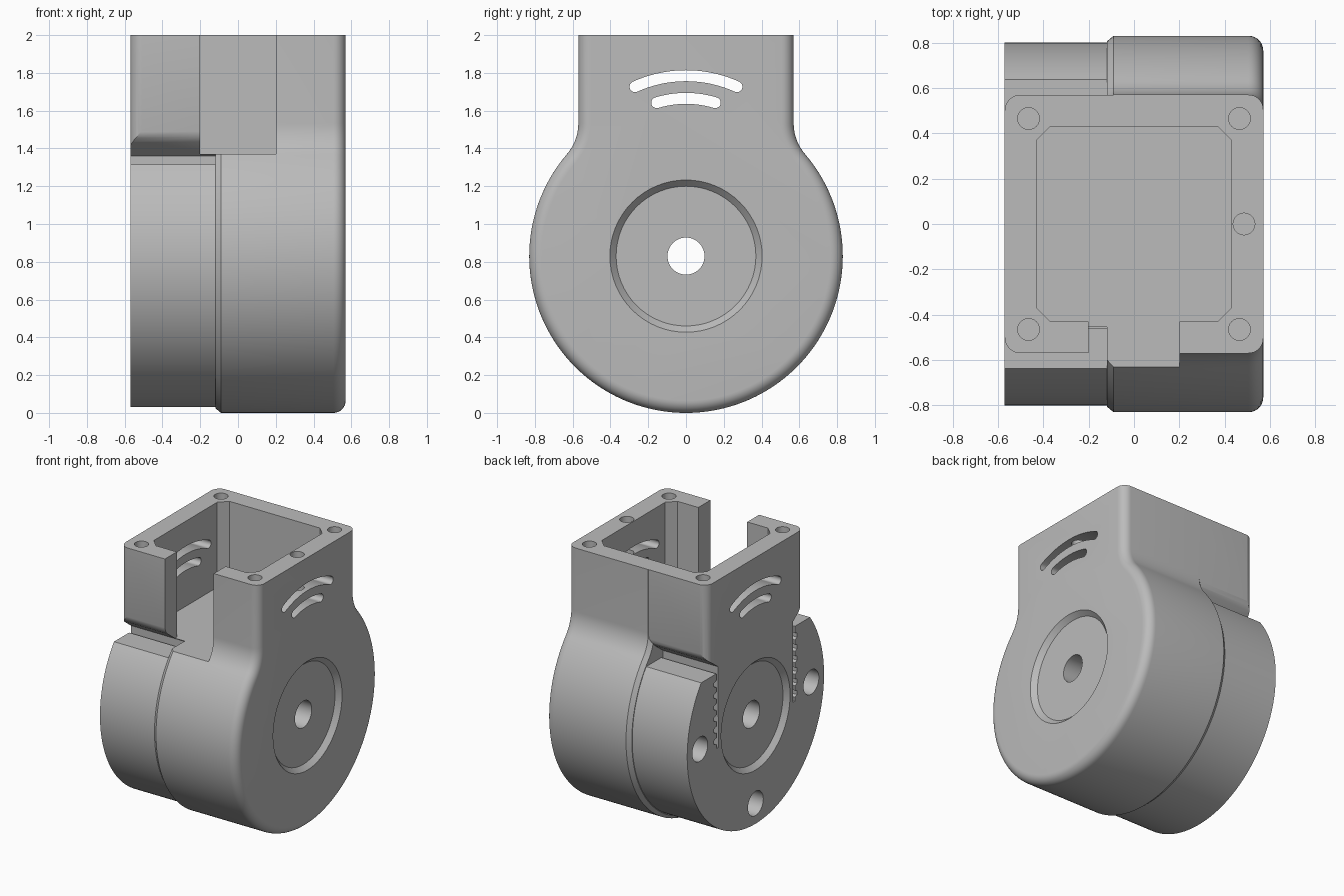
import bpy
import bmesh
from math import pi, sin, cos, atan2, sqrt, asin

cube = bpy.data.objects.get("Cube")
if cube:
    bpy.data.objects.remove(cube, do_unlink=True)

AXIS_Z = 0.83          # height of the drum axis
DRUM_R, NECK_W, FLARE = 0.83, 0.57, 0.25
SIDE, FLOOR, TOP = 0.57, 1.37, 2.0

grey = bpy.data.materials.new("plain grey")
grey.use_nodes = True
grey.diffuse_color = (0.5, 0.5, 0.5, 1)
grey.node_tree.nodes["Principled BSDF"].inputs["Base Color"].default_value = (0.5, 0.5, 0.5, 1)


def loft(name, rings):
    """Skin a stack of equal-length closed rings and cap both ends."""
    bm = bmesh.new()
    loops = [[bm.verts.new(p) for p in ring] for ring in rings]
    n = len(loops[0])
    for a, b in zip(loops, loops[1:]):
        for i in range(n):
            j = (i + 1) % n
            bm.faces.new((a[i], a[j], b[j], b[i]))
    bm.faces.new(loops[0])
    bm.faces.new(loops[-1])
    bmesh.ops.recalc_face_normals(bm, faces=bm.faces)
    mesh = bpy.data.meshes.new(name)
    bm.to_mesh(mesh)
    bm.free()
    mesh.materials.append(grey)
    obj = bpy.data.objects.new(name, mesh)
    bpy.context.collection.objects.link(obj)
    return obj


def along_x(name, outline, x0, x1):
    return loft(name, [[(x, y, z) for y, z in outline] for x in (x0, x1)])


def along_z(name, outline, z0, z1):
    return loft(name, [[(x, y, z) for x, y in outline] for z in (z0, z1)])


def arc(cx, cy, r, a0, a1, n):
    return [(cx + r * cos(a0 + (a1 - a0) * i / n), cy + r * sin(a0 + (a1 - a0) * i / n))
            for i in range(n + 1)]


def circle(cx, cy, r, n=48):
    return arc(cx, cy, r, 0, 2 * pi, n)[:-1]


def mirrored(half):
    """Close a right-hand half outline with its mirror image."""
    return half + [(-y, z) for y, z in reversed(half) if abs(y) > 1e-6]


def combine(target, tool, operation):
    mod = target.modifiers.new(operation, 'BOOLEAN')
    mod.operation, mod.solver, mod.object = operation, 'EXACT', tool
    bpy.context.view_layer.objects.active = target
    bpy.ops.object.modifier_apply(modifier=mod.name)
    bpy.data.objects.remove(tool, do_unlink=True)


# Main housing: drum flaring into a square neck, chamfered at one end, rounded at the other
def housing_outline(inset):
    rise = sqrt((DRUM_R + FLARE) ** 2 - (NECK_W + FLARE) ** 2)
    phi = atan2(rise, NECK_W + FLARE)
    half = [(NECK_W - inset, TOP)]
    half += arc(NECK_W + FLARE, AXIS_Z + rise, FLARE + inset, pi, pi + phi, 10)
    half += arc(0, AXIS_Z, DRUM_R - inset, phi, -pi / 2, 64)[1:]
    return mirrored(half)


ROUND = 0.065
sections = [(-0.12, 0.025), (-0.09, 0)]
sections += [(SIDE - ROUND + ROUND * sin(a), ROUND * (1 - cos(a)))
             for a in [pi / 2 * i / 8 for i in range(9)]]
housing = loft("housing", [[(x, y, z) for y, z in housing_outline(d)] for x, d in sections])

# Rear section: necked box wall, toothed slots and a smaller drum in one outline
RING_R, HORN_Z, SLOT_Z = 0.80, 1.315, 0.76
half = [(0.569, TOP), (0.569, 1.49), (0.56, 1.46), (0.54, 1.435), (0.44, 1.36),
        (0.435, SLOT_Z), (0.46, SLOT_Z)]
PITCH = 0.085
for k in range(6):
    z = SLOT_Z + 0.03 + k * PITCH
    half += [(0.46, z), (0.485, z + 0.01), (0.485, z + 0.04), (0.46, z + 0.05)]
half += [(0.46, HORN_Z)]
half += arc(0, AXIS_Z, RING_R, asin((HORN_Z - AXIS_Z) / RING_R), -pi / 2, 56)
combine(housing, along_x("rear_section", mirrored(half), -SIDE, -0.06), 'UNION')

# Rounded upright corners of the neck on the rear side
for s in (-1, 1):
    r = 0.07
    corner = [(-SIDE - 0.02, s * (SIDE + 0.02)), (-SIDE - 0.02, s * (SIDE - r))]
    corner += [(x, s * y) for x, y in arc(-SIDE + r, SIDE - r, r, pi, pi / 2, 8)]
    corner += [(-SIDE + r, s * (SIDE + 0.02))]
    combine(housing, along_z("corner_cutter", corner, 1.34, 2.1), 'DIFFERENCE')

# Open compartment and front opening
c, k = 0.43, 0.06
cavity = [(-c, k - c), (k - c, -c), (-0.2, -c), (-0.2, -0.95), (0.2, -0.95), (0.2, -c),
          (c - k, -c), (c, k - c), (c, c - k), (c - k, c), (k - c, c), (-c, c - k)]
combine(housing, along_z("cavity_cutter", cavity, FLOOR, 2.1), 'DIFFERENCE')

# Screw holes in the rim
for x, y in [(a, b) for a in (-0.465, 0.465) for b in (-0.465, 0.465)] + [(0.485, 0)]:
    combine(housing, along_z("screw_cutter", circle(x, y, 0.048, 24), 1.7, 2.1), 'DIFFERENCE')

# Round recesses on both sides and the axle hole
for s in (-1, 1):
    rings = [[(s * x, y, z) for y, z in circle(0, AXIS_Z, r, 64)]
             for x, r in ((0.535, 0.37), (SIDE, 0.403), (0.6, 0.403))]
    combine(housing, loft("recess_cutter", rings), 'DIFFERENCE')
combine(housing, along_x("axle_cutter", circle(0, AXIS_Z, 0.098), -0.8, 0.8), 'DIFFERENCE')

# Mounting holes in the rear drum
for y, z in ((0.65, AXIS_Z), (-0.65, AXIS_Z), (0, AXIS_Z - 0.65)):
    combine(housing, along_x("mount_cutter", circle(y, z, 0.09, 32), -0.7, -0.2), 'DIFFERENCE')

# Curved vent slots through both walls
for radius, spread in ((0.655, 0.425), (0.535, 0.294)):
    cz, w = 1.13, 0.029
    a0, a1 = pi / 2 - spread, pi / 2 + spread
    slot = arc(0, cz, radius + w, a0, a1, 20)
    slot += arc(radius * cos(a1), cz + radius * sin(a1), w, a1, a1 + pi, 8)[1:-1]
    slot += arc(0, cz, radius - w, a1, a0, 20)
    slot += arc(radius * cos(a0), cz + radius * sin(a0), w, a0 + pi, a0 + 2 * pi, 8)[1:-1]
    combine(housing, along_x("vent_cutter", slot, -0.8, 0.8), 'DIFFERENCE')

# Smooth shading with crisp edges
bpy.ops.object.select_all(action='DESELECT')
housing.select_set(True)
bpy.context.view_layer.objects.active = housing
bpy.ops.object.shade_smooth_by_angle(angle=pi / 7)
